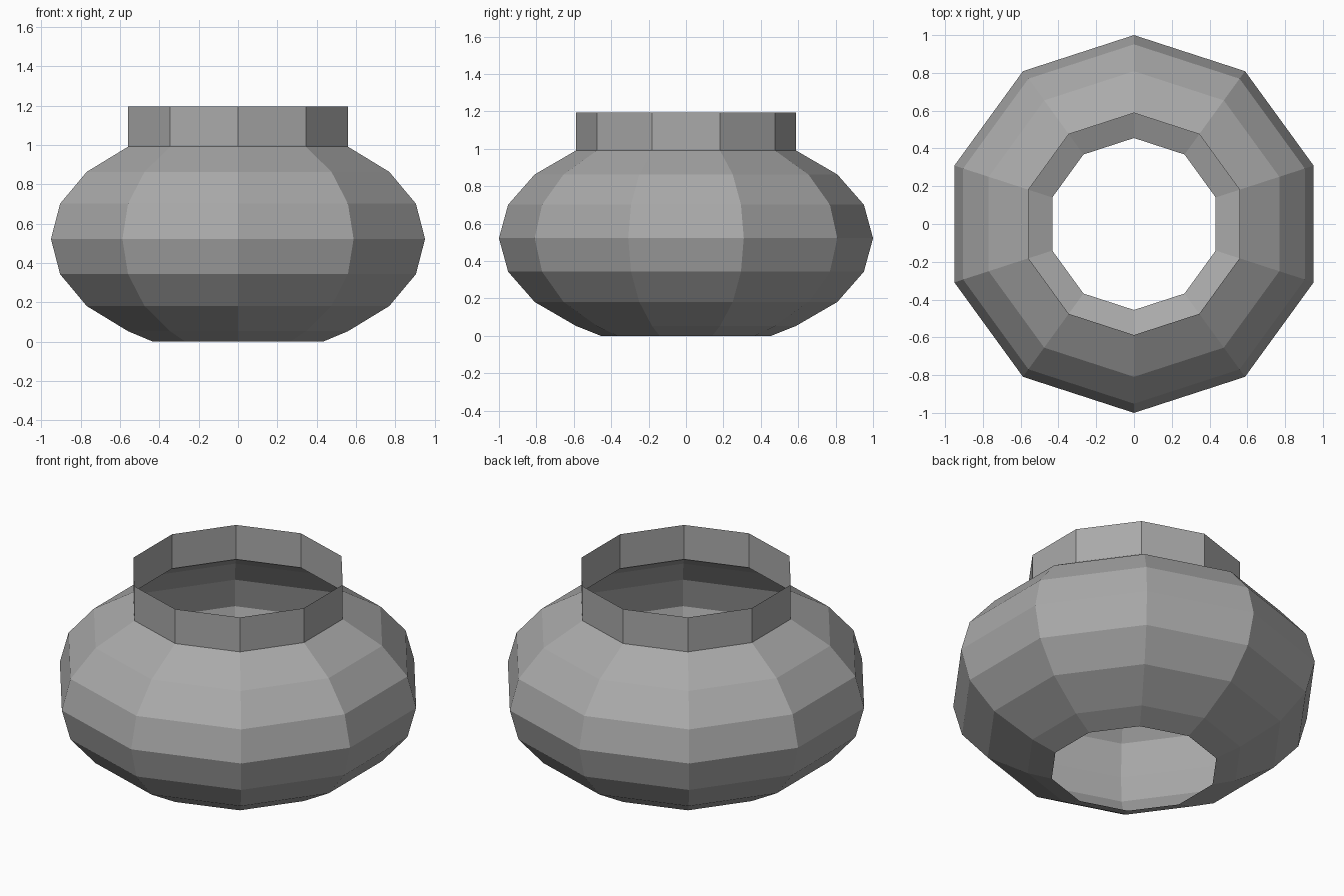
import bpy, bmesh, math

cube = bpy.data.objects.get("Cube")
if cube:
    bpy.data.objects.remove(cube, do_unlink=True)

SIDES = 10

grey = bpy.data.materials.new("plain grey")
grey.use_nodes = True
colour = (0.4, 0.4, 0.4, 1)
grey.diffuse_color = colour
grey.node_tree.nodes["Principled BSDF"].inputs["Base Color"].default_value = colour


def lathe(name, profile):
    """Open faceted shell turned around z from (radius, height) points."""
    bm = bmesh.new()
    rings = []
    for r, z in profile:
        angles = [math.pi / 2 + math.tau * i / SIDES for i in range(SIDES)]
        rings.append([bm.verts.new((r * math.cos(a), r * math.sin(a), z)) for a in angles])
    for low, high in zip(rings, rings[1:]):
        for i in range(SIDES):
            j = (i + 1) % SIDES
            bm.faces.new((low[i], low[j], high[j], high[i]))
    mesh = bpy.data.meshes.new(name)
    bm.to_mesh(mesh)
    bm.free()
    mesh.materials.append(grey)
    obj = bpy.data.objects.new(name, mesh)
    bpy.context.collection.objects.link(obj)
    return obj


# Rounded body: squashed sphere bands, cut open at the foot
bands = [math.radians(18 * k) for k in range(-3, 4)]
body = [(0.455, 0)] + [(math.cos(a), 0.522 + 0.58 * math.sin(a)) for a in bands]
lathe("pot_body", body)

# Straight open collar
neck_radius, neck_base = body[-1]
lathe("pot_neck", [(neck_radius, neck_base), (neck_radius, 1.195)])
